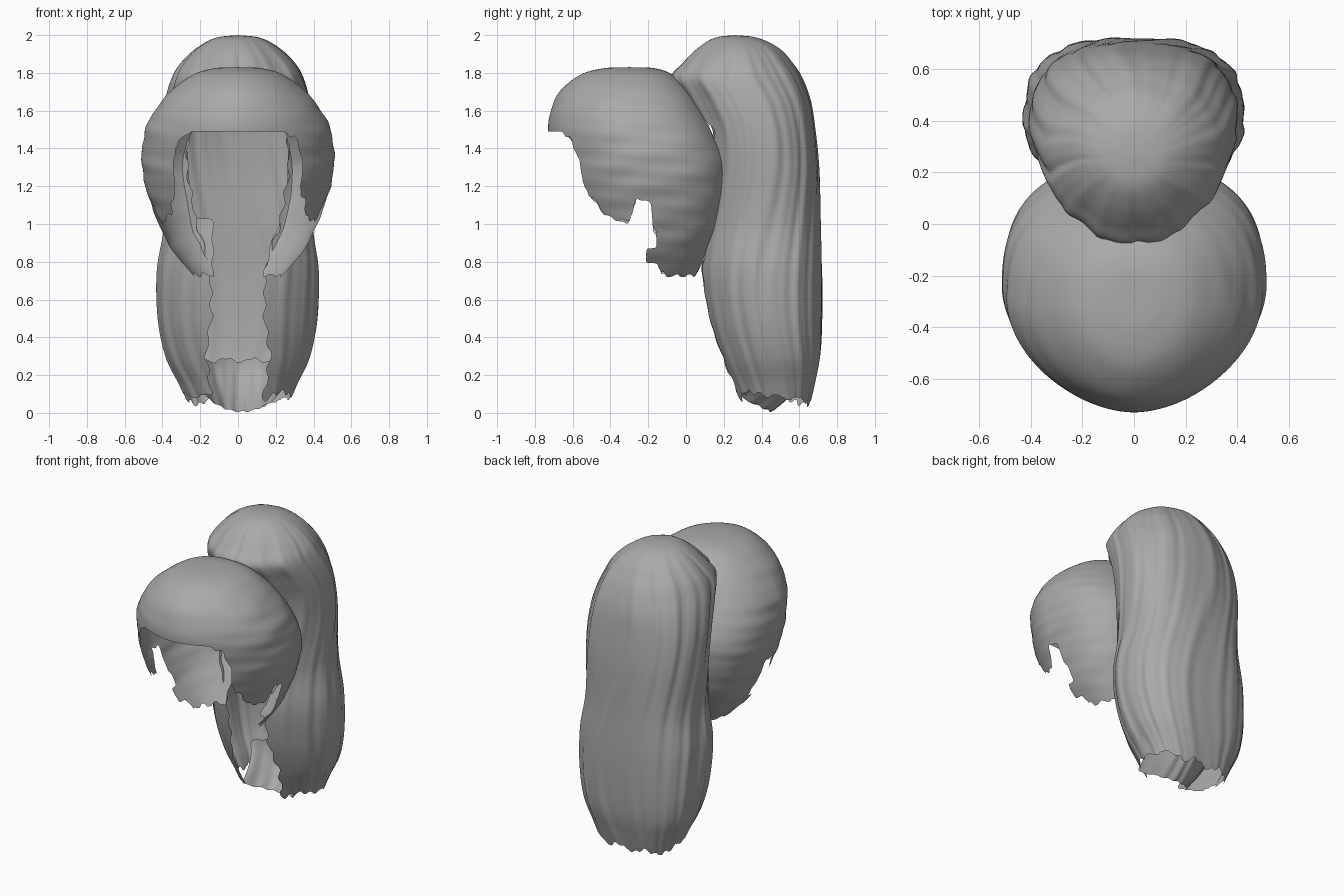
import bpy
import bmesh
import math
from mathutils import Vector

cube = bpy.data.objects.get("Cube")
if cube:
    bpy.data.objects.remove(cube, do_unlink=True)

# one flat grey for all hair
hair = bpy.data.materials.new("hair grey")
hair.use_nodes = True
hair.diffuse_color = (0.4, 0.4, 0.4, 1)
hair.node_tree.nodes["Principled BSDF"].inputs["Base Color"].default_value = hair.diffuse_color


def lerp_table(table, key):
    """Piecewise linear lookup in (key, value) pairs sorted by key."""
    if key <= table[0][0]:
        return table[0][1]
    for (k0, v0), (k1, v1) in zip(table, table[1:]):
        if key <= k1:
            return v0 + (v1 - v0) * (key - k0) / (k1 - k0)
    return table[-1][1]


def smooth_row(rows, t):
    """Catmull-Rom blend of the section rows, t from 0 to 1."""
    last = len(rows) - 1
    i = min(int(t * last), last - 1)
    f = t * last - i
    a, b, c, d = (Vector(rows[max(0, min(last, i + k))]) for k in (-1, 0, 1, 2))
    return b + (c - a) * f / 2 + (a * 2 - b * 5 + c * 4 - d) * f * f / 2 + (b * 3 - a - c * 3 + d) * f ** 3 / 2


def make_sheet(name, columns, rows, closed, point, keep=lambda p: True):
    """Grid surface from point(u, v); faces failing the keep rule are cut away."""
    bm = bmesh.new()
    wide = columns if closed else columns + 1
    grid = [[bm.verts.new(point(i / columns, j / rows)) for i in range(wide)]
            for j in range(rows + 1)]
    for j in range(rows):
        for i in range(columns):
            k = (i + 1) % wide
            quad = (grid[j][i], grid[j + 1][i], grid[j + 1][k], grid[j][k])
            if keep(sum((v.co for v in quad), Vector()) / 4):
                bm.faces.new(quad)
    bmesh.ops.delete(bm, geom=[v for v in bm.verts if not v.link_faces], context="VERTS")
    bmesh.ops.remove_doubles(bm, verts=bm.verts, dist=.0002)
    # soften the stepped cut edges
    for _ in range(2):
        moved = {}
        for v in bm.verts:
            if v.is_boundary:
                near = [e.other_vert(v).co for e in v.link_edges if e.is_boundary]
                moved[v] = (v.co + sum(near, Vector()) / len(near)) / 2
        for v, co in moved.items():
            v.co = co
    mesh = bpy.data.meshes.new(name)
    bm.to_mesh(mesh)
    bm.free()
    mesh.materials.append(hair)
    mesh.shade_smooth()
    obj = bpy.data.objects.new(name, mesh)
    bpy.context.collection.objects.link(obj)


def power(value, exponent):
    return math.copysign(abs(value) ** exponent, value)


def loft(rows, ripple, front_power, back_top, back_low):
    """Stack of superellipses; the angle runs from the front, low power is pointed."""
    def point(u, v):
        z, width, front, back = smooth_row(rows, v)
        angle = u * math.tau
        swell = 1 + ripple(angle, z) * min(1, v * 4)
        back_power = back_top + (back_low - back_top) * v
        bend = 2 / (front_power if math.cos(angle) > 0 else back_power)
        x = width * power(math.sin(angle), bend) * swell
        y = (front + back) / 2 - (back - front) / 2 * power(math.cos(angle), bend) * swell
        return Vector((x, y, z))
    return point


# cap: height, half width, front y, back y
cap_rows = [
    (1.83, 0, -.3, -.3), (1.825, .12, -.43, -.17), (1.79, .24, -.56, -.07),
    (1.7, .36, -.67, .03), (1.6, .44, -.715, .1), (1.5, .49, -.73, .16),
    (1.35, .51, -.71, .23), (1.2, .49, -.68, .24), (1, .42, -.6, .2),
    (.85, .34, -.5, .13), (.72, .23, -.4, .07)]
hairline = [(-.66, 1.49), (-.62, 1.46), (-.57, 1.36), (-.54, 1.2), (-.44, 1.06), (-.31, 1),
            (-.26, 1.13), (-.18, 1.13), (-.16, .9), (-.15, .8), (-.13, .73), (.3, .72)]
# half width of the open nape by height
nape_gap = [(.75, .14), (.95, .19), (1.1, .26), (1.4, .27), (1.6, .22)]


def cap_ripple(angle, z):
    side = math.sin(angle) ** 2
    return side * (.005 * math.sin(z * 38 + 5 * math.cos(angle)) + .003 * math.sin(z * 71 + angle * 3))


def cap_keep(p):
    jag = .01 * math.sin(p.y * 90) + .006 * math.sin(p.x * 130)
    barb = p.y > -.21 and .79 < p.z < .87
    if p.z < lerp_table(hairline, p.y) + jag * (p.y > -.64) and not barb:
        return False
    # the right nape lock reaches further in
    gap = .13 if p.x < 0 and p.z < 1.03 else lerp_table(nape_gap, p.z)
    return p.y < 0 or p.z > 1.6 or abs(p.x) > gap + jag / 2


make_sheet("hair_cap", 220, 130, True, loft(cap_rows, cap_ripple, 1.82, 2.5, 2.5), cap_keep)

# ponytail: height, half width, front y, back y
tail_rows = [
    (2, 0, .26, .26), (1.985, .12, .15, .38), (1.93, .22, .06, .49),
    (1.85, .3, -.02, .56), (1.77, .345, -.08, .61), (1.65, .38, -.02, .655),
    (1.5, .4, .05, .68), (1.3, .4, .08, .7), (1, .39, .07, .71),
    (.75, .425, .06, .72), (.5, .42, .1, .72), (.3, .38, .16, .71),
    (.15, .31, .22, .68), (.03, .26, .27, .65)]
front_gap = [(.05, .13), (.3, .17), (.5, .14), (.75, .14), (1, .22), (1.3, .27),
             (1.5, .26), (1.65, .18), (1.72, 0)]


def tail_ripple(angle, z):
    bend = angle + .22 * math.sin(z * 3)
    groove = abs(math.sin(bend * 4.5 + .6)) - .6
    high = max(0, z - 1.2)
    return (.012 + .045 * high) * groove + .009 * math.sin(bend * 17) + .004 * math.sin(bend * 31 + z)


def tail_keep(p):
    gap = lerp_table(front_gap, p.z) + .01 * math.sin(p.z * 47)
    if p.z < 1.7 and p.y < .35 and abs(p.x) < gap:
        return False
    tips = .09 + .02 * math.sin(p.x * 34) + .012 * math.sin(p.x * 83 + p.y * 60)
    return p.z > tips - .05 * max(0, p.y - .5) / .2


make_sheet("ponytail", 240, 130, True, loft(tail_rows, tail_ripple, 1.85, 2, 3), tail_keep)


# inner tuft cupping the open end of the ponytail
def tuft(u, v):
    across = (u - .5) * 2
    x = .02 + across * (.26 - .07 * v)
    fringe = .012 * math.sin(u * 23) + .008 * math.sin(u * 51)
    z = .28 - .28 * v + fringe * (1 - v) + .08 * v * across ** 2
    y = .64 - .19 * v * v - .17 * across ** 2
    return Vector((x, y, z + .006 * v * (1 + math.sin(u * 40))))


make_sheet("under_tuft", 50, 24, False, tuft)
